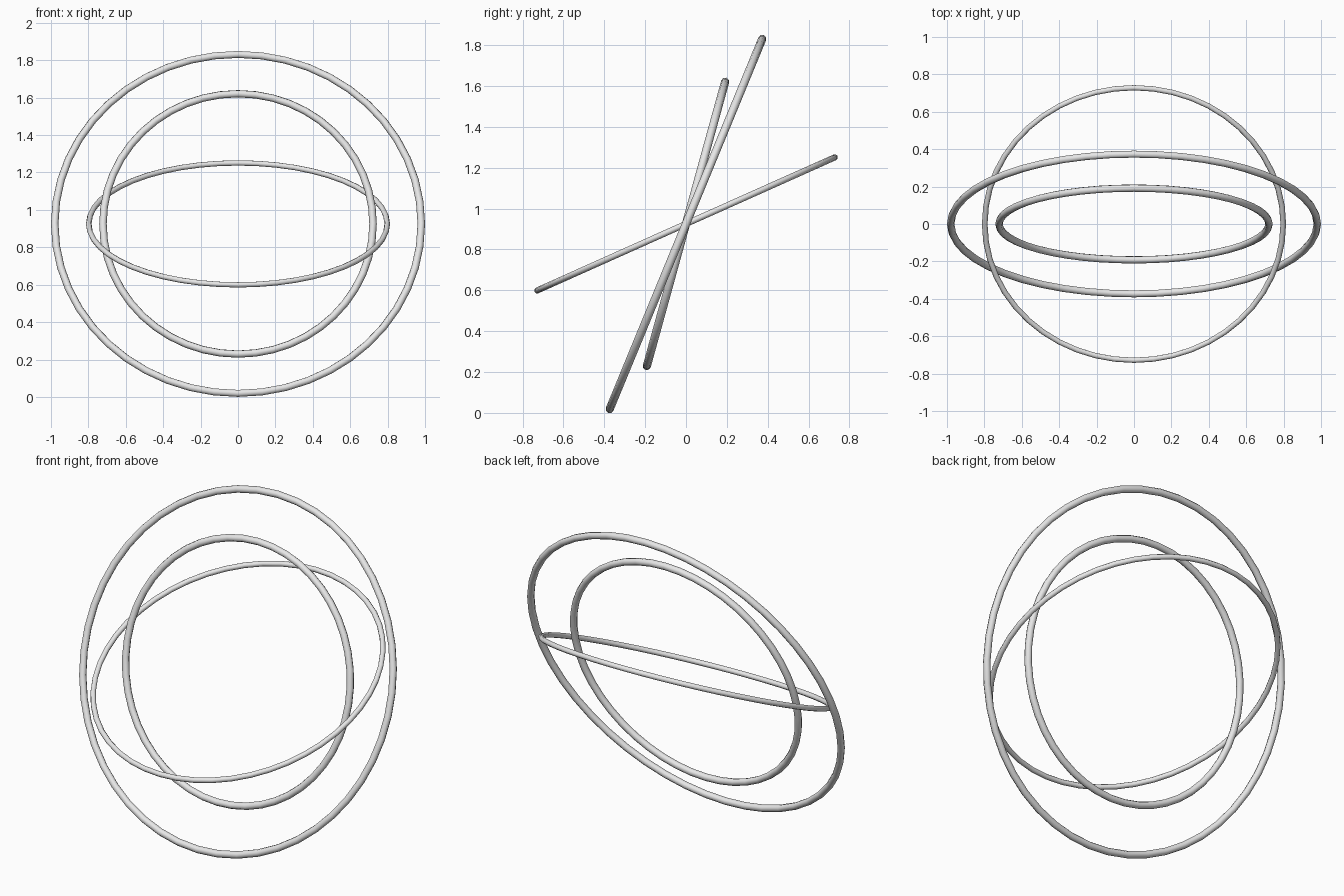
import bpy
from math import radians

cube = bpy.data.objects.get("Cube")
if cube:
    bpy.data.objects.remove(cube, do_unlink=True)

# Single pale grey material
grey = bpy.data.materials.new("pale_grey")
grey.use_nodes = True
colour = (0.8, 0.8, 0.8, 1)
grey.diffuse_color = colour
grey.node_tree.nodes["Principled BSDF"].inputs["Base Color"].default_value = colour

CENTRE = (0, 0, 0.925)


def ring(name, radius, tube, tilt):
    """Thin torus tipped about the x axis; tilt is measured from flat."""
    bpy.ops.mesh.primitive_torus_add(
        major_radius=radius, minor_radius=tube,
        major_segments=48, minor_segments=8,
        location=CENTRE, rotation=(radians(tilt), 0, 0))
    obj = bpy.context.object
    obj.name = name
    obj.data.materials.append(grey)
    bpy.ops.object.shade_smooth_by_angle(angle=radians(50))


# Three nested rings sharing one centre
ring("outer_ring", 0.98, 0.02, 67.6)
ring("inner_ring", 0.722, 0.02, 74.6)
ring("crossing_ring", 0.798, 0.015, 24.1)
